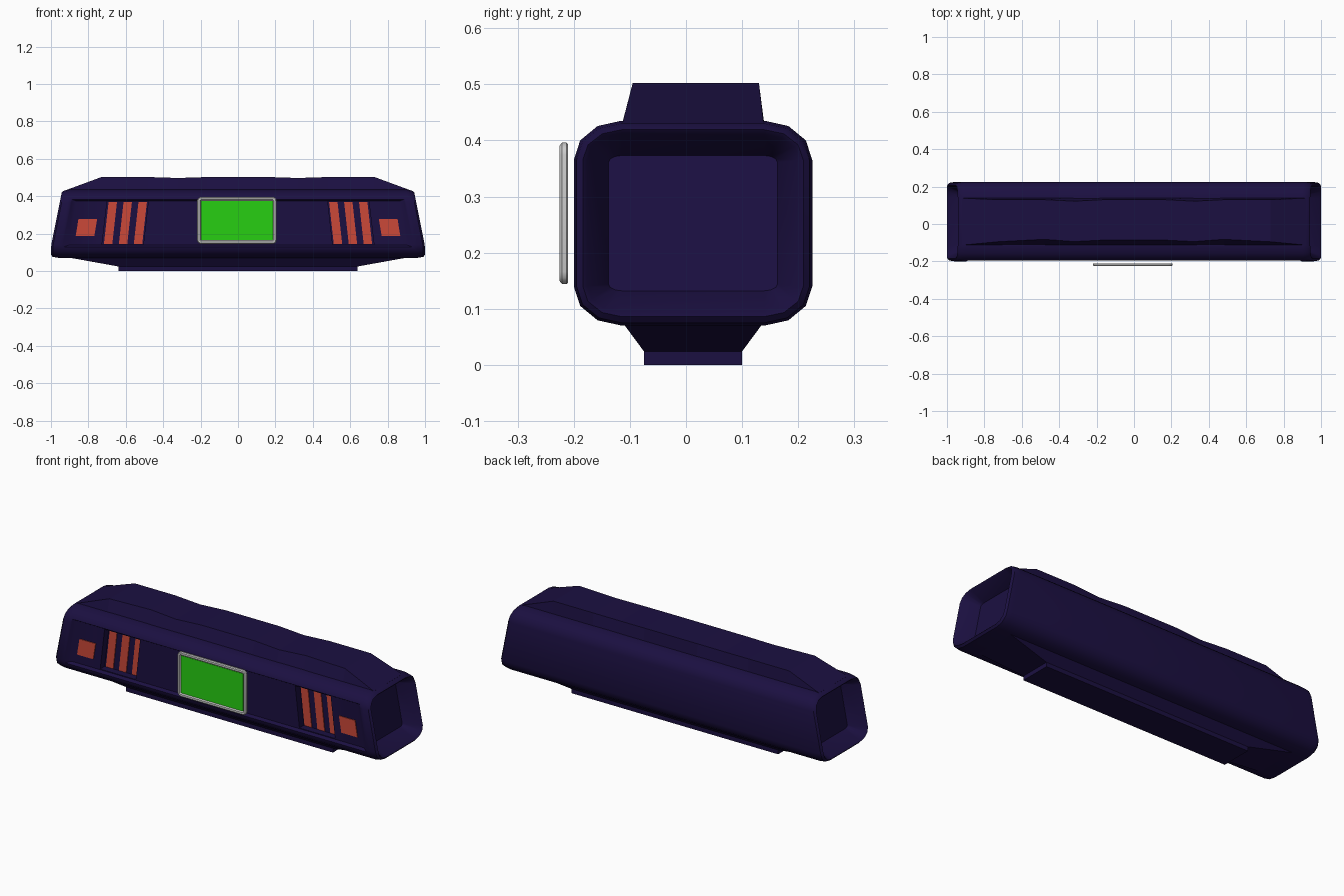
import bpy, bmesh, math

if "Cube" in bpy.data.objects:
    bpy.data.objects.remove(bpy.data.objects["Cube"])


def material(name, rgb):
    m = bpy.data.materials.new(name)
    m.diffuse_color = (*rgb, 1)
    m.use_nodes = True
    m.node_tree.nodes["Principled BSDF"].inputs["Base Color"].default_value = m.diffuse_color
    return m


INDIGO = material("indigo", (0.011, 0.005, 0.053))
RED = material("red", (0.6, 0.065, 0.04))
GREEN = material("green", (0.02, 0.62, 0.006))


def loft(name, loops, mat=None):
    """Skin equal-length point loops and cap both ends."""
    bm = bmesh.new()
    rings = [[bm.verts.new(p) for p in loop] for loop in loops]
    n = len(rings[0])
    for a, b in zip(rings, rings[1:]):
        for i in range(n):
            j = (i + 1) % n
            bm.faces.new((a[i], a[j], b[j], b[i]))
    bm.faces.new(rings[0][::-1])
    bm.faces.new(rings[-1])
    bmesh.ops.recalc_face_normals(bm, faces=bm.faces)
    me = bpy.data.meshes.new(name)
    bm.to_mesh(me)
    bm.free()
    ob = bpy.data.objects.new(name, me)
    bpy.context.collection.objects.link(ob)
    if mat:
        me.materials.append(mat)
    return ob


def rounded(cu, cv, hu, hv, ru, rv, seg=3):
    """Rounded rectangle as (u, v) points."""
    pts = []
    for k, (su, sv) in enumerate(((1, 1), (-1, 1), (-1, -1), (1, -1))):
        for i in range(seg + 1):
            a = math.pi / 2 * (k + i / seg)
            pts.append((cu + su * (hu - ru) + ru * math.cos(a),
                        cv + sv * (hv - rv) + rv * math.sin(a)))
    return pts


def rect_z(x, y0, y1, z):
    return [(-x, y0, z), (x, y0, z), (x, y1, z), (-x, y1, z)]


def quad_y(y, xb0, xb1, xt0, xt1, z0, z1):
    """Four-sided outline facing the front, with separate bottom and top x."""
    return [(xb0, y, z0), (xb1, y, z0), (xt1, y, z1), (xt0, y, z1)]


def smooth(ob, angle=35):
    bpy.ops.object.select_all(action='DESELECT')
    ob.select_set(True)
    bpy.context.view_layer.objects.active = ob
    bpy.ops.object.shade_smooth_by_angle(angle=math.radians(angle))


def carve(ob, cutter):
    mod = ob.modifiers.new("carve", 'BOOLEAN')
    mod.operation = 'DIFFERENCE'
    mod.solver = 'EXACT'
    mod.object = cutter
    bpy.context.view_layer.objects.active = ob
    bpy.ops.object.modifier_apply(modifier=mod.name)
    bpy.data.objects.remove(cutter)


# Main body: rounded section with slanted, hollowed ends
def body_ring(side, back, inset):
    pts = rounded(0.0125, 0.2525, 0.2125 - inset, 0.1825 - inset,
                  max(0.085 - inset, 0.012), max(0.07 - inset, 0.012))
    return [(side * (1.0 - back - 0.2 * max(z - 0.13, 0)), y, z) for y, z in pts]


end = [(0.095, 0.062), (0.008, 0.024), (0, 0.016), (0.01, 0.005), (0.04, 0)]
body = loft("body", [body_ring(-1, *e) for e in end]
            + [body_ring(1, *e) for e in reversed(end)], INDIGO)

# Long shallow front recess, then one deeper slanted slot per side
carve(body, loft("recess_cutter", [
    quad_y(-0.22, -0.975, 0.975, -0.925, 0.925, 0.112, 0.398),
    quad_y(-0.18, -0.905, 0.905, -0.865, 0.865, 0.138, 0.374)]))
for s in (-1, 1):
    carve(body, loft("slot_cutter", [
        quad_y(y, s * 0.727, s * 0.506, s * 0.70, s * 0.48, 0.142, 0.371)
        for y in (-0.21, -0.14)]))
smooth(body)

# Raised top cap with a gently waved ridge
half = [(0.92, -0.113, 0.138, 0.432), (0.73, -0.095, 0.13, 0.502),
        (0.48, -0.082, 0.13, 0.502), (0.32, -0.094, 0.122, 0.497),
        (0.165, -0.086, 0.13, 0.502)]
stations = [(-x, a, b, z) for x, a, b, z in half] + half[::-1]
loft("top_cap", [[(x, -0.115, 0.425), (x, a, z), (x, b, z), (x, 0.14, 0.425)]
                 for x, a, b, z in stations], INDIGO)

# Tapered belly and foot
loft("belly_and_foot", [rect_z(0.94, -0.115, 0.14, 0.078),
                        rect_z(0.64, -0.075, 0.10, 0.024),
                        rect_z(0.64, -0.075, 0.10, 0)], INDIGO)

# Slanted red bars in the slots and a red lamp outside them, on both sides
for s, label in ((-1, "left"), (1, "right")):
    for i, x in enumerate((0.717, 0.637, 0.557)):
        loft(f"{label}_bar_{i + 1}", [
            quad_y(y, s * x, s * (x - 0.045), s * (x - 0.025), s * (x - 0.07), 0.144, 0.369)
            for y in (-0.144, -0.138)], RED)
    loft(f"{label}_lamp", [
        quad_y(y, s * 0.868, s * 0.768, s * 0.853, s * 0.753, 0.187, 0.278)
        for y in (-0.184, -0.178)], RED)


# Display frame with a sunken green screen, floating in front
def frame_ring(y, inset):
    r = max(0.022 - inset, 0.003)
    return [(x, y, z) for x, z in
            rounded(-0.006, 0.27, 0.213 - inset, 0.126 - inset, r, r)]


frame = loft("display_frame", [frame_ring(-0.21, 0.003), frame_ring(-0.213, 0),
                               frame_ring(-0.221, 0), frame_ring(-0.225, 0.005),
                               frame_ring(-0.225, 0.015), frame_ring(-0.219, 0.02)])
smooth(frame)
loft("display_screen", [frame_ring(-0.216, 0.021), frame_ring(-0.221, 0.021)], GREEN)
